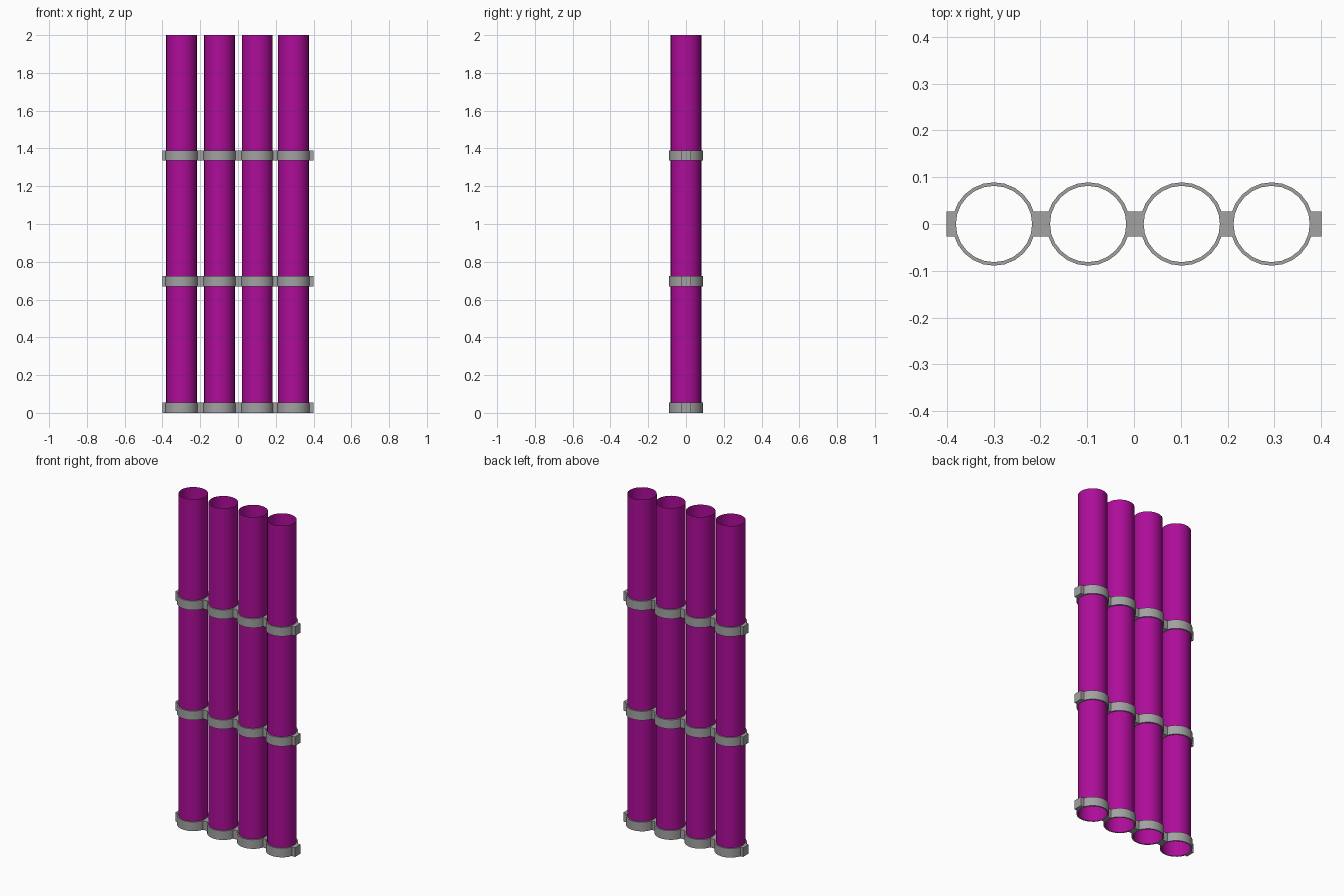
import bpy
import bmesh
from math import cos, sin, tau

cube = bpy.data.objects.get("Cube")
if cube:
    bpy.data.objects.remove(cube)

CENTRES = (-0.299, -0.098, 0.102, 0.294)
BANDS = {"bottom": 0.0, "middle": 0.67, "upper": 1.335}
TUBE_R, INNER_R, OUTER_R = 0.081, 0.0815, 0.089
BAND_H, HALF_W, END_X = 0.055, 0.027, 0.4
SIDES = 24


def material(name, colour):
    mat = bpy.data.materials.new(name)
    mat.use_nodes = True
    mat.diffuse_color = colour
    mat.node_tree.nodes["Principled BSDF"].inputs["Base Color"].default_value = colour
    return mat


def finish(bm, name, mat):
    bmesh.ops.recalc_face_normals(bm, faces=bm.faces)
    mesh = bpy.data.meshes.new(name)
    bm.to_mesh(mesh)
    bm.free()
    mesh.materials.append(mat)
    obj = bpy.data.objects.new(name, mesh)
    bpy.context.collection.objects.link(obj)
    bpy.ops.object.select_all(action="DESELECT")
    obj.select_set(True)
    bpy.context.view_layer.objects.active = obj
    bpy.ops.object.shade_smooth_by_angle()
    return obj


def circle(bm, x, radius, z):
    return [bm.verts.new((x + radius * cos(tau * i / SIDES), radius * sin(tau * i / SIDES), z))
            for i in range(SIDES)]


def bridge(bm, a, b):
    for i in range(SIDES):
        j = (i + 1) % SIDES
        bm.faces.new((a[i], a[j], b[j], b[i]))


def add_ring(bm, x, z):
    loops = [circle(bm, x, r, h) for r, h in
             ((OUTER_R, z), (OUTER_R, z + BAND_H), (INNER_R, z + BAND_H), (INNER_R, z))]
    for k in range(4):
        bridge(bm, loops[k], loops[(k + 1) % 4])


def add_block(bm, x0, x1, z):
    verts = bmesh.ops.create_cube(bm, size=1)["verts"]
    bmesh.ops.scale(bm, vec=(x1 - x0, 2 * HALF_W, BAND_H), verts=verts)
    bmesh.ops.translate(bm, vec=((x0 + x1) / 2, 0, z + BAND_H / 2), verts=verts)


purple = material("purple", (0.42, 0.004, 0.32, 1))
grey = material("grey", (0.36, 0.36, 0.36, 1))

# Open thin-walled tubes
for number, x in enumerate(CENTRES, 1):
    bm = bmesh.new()
    bridge(bm, circle(bm, x, TUBE_R, 0.0), circle(bm, x, TUBE_R, 2.0))
    finish(bm, f"tube_{number}", purple)

# Clamp bands: a ring round each tube, with blocks between rings and at both ends
reach = OUTER_R - 0.006
for label, z in BANDS.items():
    bm = bmesh.new()
    for x in CENTRES:
        add_ring(bm, x, z)
    starts = [-END_X] + [x + reach for x in CENTRES]
    stops = [x - reach for x in CENTRES] + [END_X]
    for x0, x1 in zip(starts, stops):
        add_block(bm, x0, x1, z)
    finish(bm, f"{label}_clamp_band", grey)
